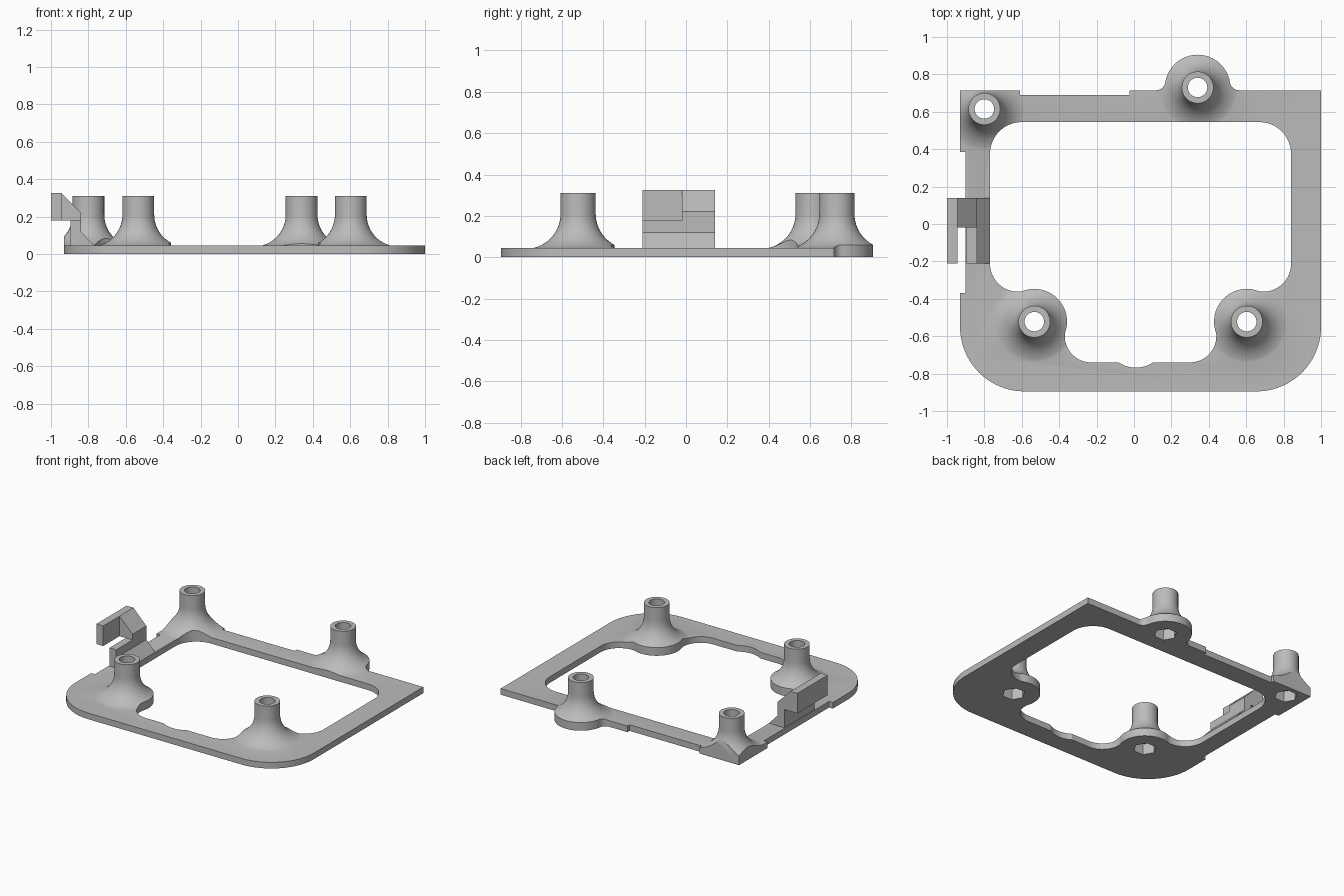
import bpy, bmesh, math

if "Cube" in bpy.data.objects:
    bpy.data.objects.remove(bpy.data.objects["Cube"])

GREY = bpy.data.materials.new("plain grey")
GREY.use_nodes = True
GREY.diffuse_color = (0.5, 0.5, 0.5, 1)
GREY.node_tree.nodes["Principled BSDF"].inputs["Base Color"].default_value = (0.5, 0.5, 0.5, 1)

MID = 0.035          # symmetry line of the frame
THICK = 0.045        # plate thickness
TOP = 0.31           # standoff height
POSTS = [(MID - 0.568, -0.522), (MID + 0.568, -0.522), (-0.8, 0.615), (0.34, 0.73)]


def arc(cx, cy, r, a0, a1, n=12):
    angles = [math.radians(a0 + (a1 - a0) * i / n) for i in range(n + 1)]
    return [(cx + r * math.cos(a), cy + r * math.sin(a)) for a in angles]


def finish(name, bm):
    bmesh.ops.recalc_face_normals(bm, faces=bm.faces)
    mesh = bpy.data.meshes.new(name)
    bm.to_mesh(mesh)
    bm.free()
    mesh.materials.append(GREY)
    ob = bpy.data.objects.new(name, mesh)
    bpy.context.collection.objects.link(ob)
    return ob


def extrude(bm, points, offset):
    """Close a flat outline of 3D points and extrude it along offset."""
    face = bm.faces.new([bm.verts.new(p) for p in points])
    made = bmesh.ops.extrude_face_region(bm, geom=[face])["geom"]
    bmesh.ops.translate(bm, vec=offset, verts=[g for g in made if isinstance(g, bmesh.types.BMVert)])


def prism(name, outlines, z0, z1):
    bm = bmesh.new()
    for outline in outlines:
        extrude(bm, [(x, y, z0) for x, y in outline], (0, 0, z1 - z0))
    return finish(name, bm)


def lathe(bm, cx, cy, profile, n=64):
    """Revolve an (r, z) profile and cap both ends."""
    rings = [[bm.verts.new((x, y, z)) for x, y in arc(cx, cy, r, 0, 360, n)[:-1]] for r, z in profile]
    for low, high in zip(rings, rings[1:]):
        for i in range(n):
            j = (i + 1) % n
            bm.faces.new((low[i], low[j], high[j], high[i]))
    bm.faces.new(rings[0][::-1])
    bm.faces.new(rings[-1])


def boolean(ob, cutter, operation):
    cutter.hide_render = True
    mod = ob.modifiers.new(operation, "BOOLEAN")
    mod.operation, mod.object, mod.solver = operation, cutter, "EXACT"
    bpy.ops.object.select_all(action="DESELECT")
    bpy.context.view_layer.objects.active = ob
    ob.select_set(True)
    bpy.ops.object.modifier_apply(modifier=mod.name)
    bpy.data.objects.remove(cutter)


# Outer outline: rounded front corners, square back corners, lobe and shallow notches
FILLET, LOBE = 0.05, 0.175
bx, by = POSTS[3]
edge = 0.715
reach = math.sqrt((FILLET + LOBE) ** 2 - (edge + FILLET - by) ** 2)
tilt = math.degrees(math.atan2(edge + FILLET - by, reach))
outer = arc(0.655, -0.55, 0.345, -90, 0, 20) + [(1, edge)]
outer += arc(bx + reach, edge + FILLET, FILLET, 270, 180 + tilt, 8)
outer += arc(bx, by, LOBE, tilt, 180 - tilt, 28)[1:-1]
outer += arc(bx - reach, edge + FILLET, FILLET, -tilt, -90, 8)
outer += [(-0.025, edge), (-0.025, 0.69), (-0.61, 0.69), (-0.61, edge), (-0.93, edge),
          (-0.93, 0.385), (-0.9, 0.385), (-0.9, -0.37), (-0.93, -0.37)]
outer += arc(-0.585, -0.55, 0.345, 180, 270, 20)

# Inner opening: one half mirrored, bulging around the front standoffs
half = arc(0.265, -0.6, 0.14, -90, 0)
half += arc(0.568, -0.522, LOBE, 201, 66, 24)
half += arc(0.655, -0.212, 0.15, -90, 0)
half += arc(0.635, 0.375, 0.17, 0, 90)
inner = arc(0.01, -0.6, 0.168, 236.5, 303.5)
inner += [(MID + u, v) for u, v in half]
inner += [(MID - u, v) for u, v in reversed(half)]

# Plate with flared standoffs, trimmed to the outlines
frame = prism("frame", [[(-1.2, -1.2), (1.2, -1.2), (1.2, 1.2), (-1.2, 1.2)]], 0, THICK)
bm = bmesh.new()
flare = arc(0.255, 0.21, 0.17, 270, 180, 16)
for x, y in POSTS:
    lathe(bm, x, y, [(0.255, 0.02)] + flare + [(0.085, TOP)])
boolean(frame, finish("standoffs", bm), "UNION")
boolean(frame, prism("outer_trim", [outer], -0.5, 1), "INTERSECT")
boolean(frame, prism("inner_trim", [inner], -0.5, 1), "DIFFERENCE")

# Screw holes and hexagonal nut pockets underneath
boolean(frame, prism("screw_holes", [arc(x, y, 0.052, 0, 360, 48)[:-1] for x, y in POSTS], -0.5, 1), "DIFFERENCE")
boolean(frame, prism("nut_pockets", [arc(x, y, 0.077, 0, 360, 6)[:-1] for x, y in POSTS], -0.5, 0.08), "DIFFERENCE")
frame.name = "frame_with_standoffs"
bpy.ops.object.select_all(action="DESELECT")
frame.select_set(True)
bpy.context.view_layer.objects.active = frame
bpy.ops.object.shade_smooth_by_angle(angle=math.radians(30))


# Side clip: profiles in x and z swept along y
def side_profile(name, profile, y0, y1):
    bm = bmesh.new()
    extrude(bm, [(x, y0, z) for x, z in profile], (0, y1 - y0, 0))
    return finish(name, bm)


FOOT = [(-0.895, THICK), (-0.77, THICK), (-0.84, 0.12)]
side_profile("clip_foot", FOOT + [(-0.84, 0.178), (-0.895, 0.178)], -0.21, -0.02)
side_profile("clip_arm", FOOT + [(-0.84, 0.22), (-0.945, 0.325), (-1, 0.325), (-1, 0.178), (-0.895, 0.178)], -0.02, 0.14)
side_profile("clip_finger", [(-1, 0.178), (-0.945, 0.178), (-0.945, 0.325), (-1, 0.325)], -0.21, -0.02)
